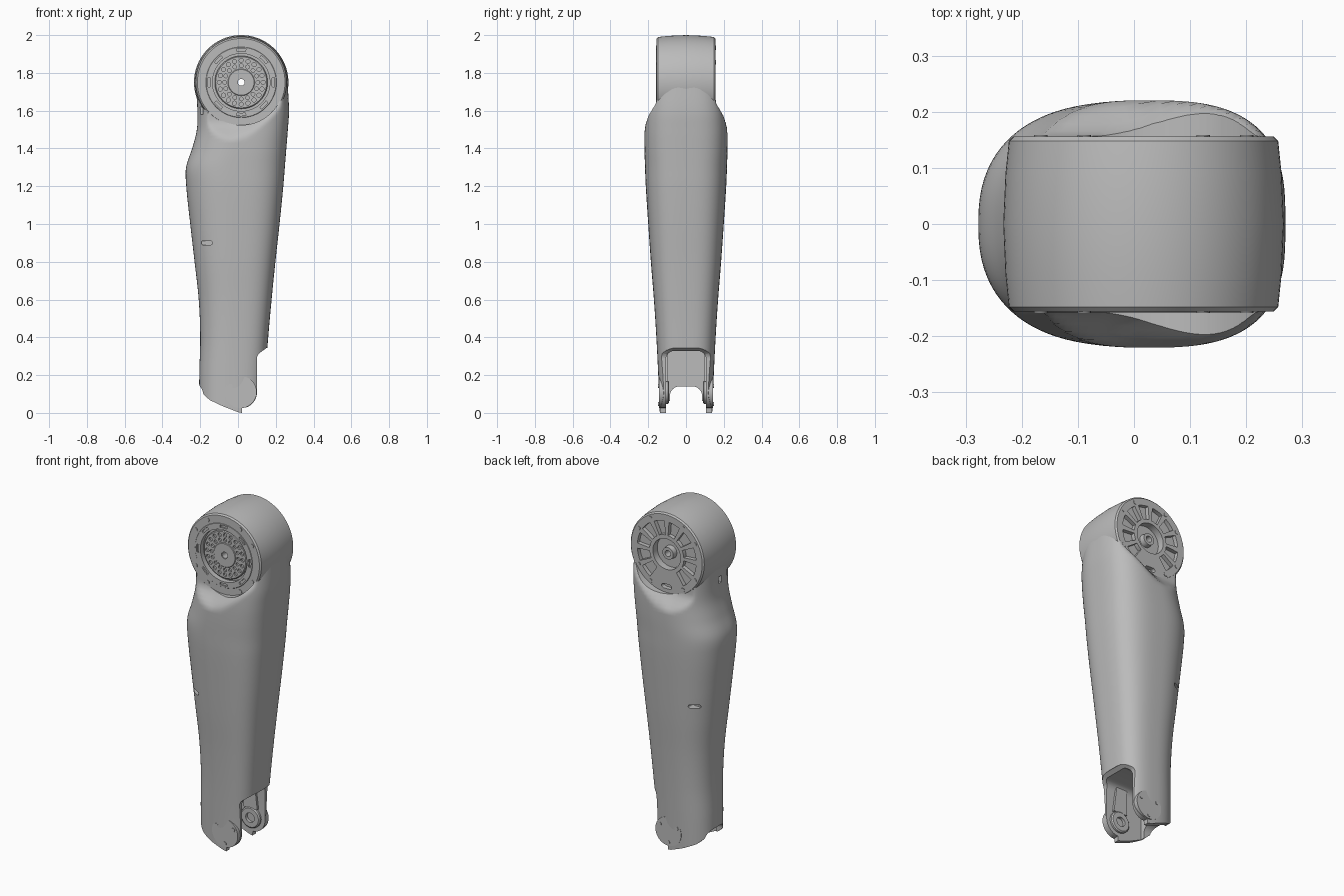
import bpy, bmesh, math

if "Cube" in bpy.data.objects:
    bpy.data.objects.remove(bpy.data.objects["Cube"], do_unlink=True)

grey = bpy.data.materials.new("plain grey")
grey.use_nodes = True
grey.diffuse_color = (0.5, 0.5, 0.5, 1)
grey.node_tree.nodes["Principled BSDF"].inputs["Base Color"].default_value = (0.5, 0.5, 0.5, 1)

HEAD = (0.017, 1.75)     # joint centres in x and z
ANKLE = (0.015, 0.11)


def finish(name, bm):
    bmesh.ops.recalc_face_normals(bm, faces=bm.faces)
    mesh = bpy.data.meshes.new(name)
    bm.to_mesh(mesh)
    bm.free()
    mesh.materials.append(grey)
    ob = bpy.data.objects.new(name, mesh)
    bpy.context.collection.objects.link(ob)
    return ob


def activate(ob):
    bpy.ops.object.select_all(action='DESELECT')
    ob.select_set(True)
    bpy.context.view_layer.objects.active = ob


def smooth(ob, angle=35):
    activate(ob)
    bpy.ops.object.shade_smooth_by_angle(angle=math.radians(angle))


def bridge(bm, rings, closed=False):
    n = len(rings[0])
    for k in range(len(rings) if closed else len(rings) - 1):
        a, b = rings[k], rings[(k + 1) % len(rings)]
        for i in range(n):
            j = (i + 1) % n
            bm.faces.new((a[i], a[j], b[j], b[i]))


def prism(bm, pts, a, b, axis='Y'):
    """Extrude an outline along y (outline in x, z) or along x (outline in y, z)."""
    rings = [[bm.verts.new((u, t, v) if axis == 'Y' else (t, u, v)) for u, v in pts] for t in (a, b)]
    bridge(bm, rings)
    for ring in rings:
        bm.faces.new(ring)


def arc(c, r, a0, a1, n):
    return [(c[0] + r * math.cos(math.radians(a0 + (a1 - a0) * i / n)),
             c[1] + r * math.sin(math.radians(a0 + (a1 - a0) * i / n))) for i in range(n + 1)]


def circle(c, r, n=16):
    return arc(c, r, 0, 360, n)[:-1]


def polar(c, r, deg):
    return arc(c, r, deg, deg, 1)[0]


def sector(c, r0, r1, mid, width):
    h = width / 2
    return arc(c, r0, mid - h, mid + h, 5) + arc(c, r1, mid + h, mid - h, 5)


def capsule(c, half, r):
    return arc((c[0] + half, c[1]), r, -90, 90, 8) + arc((c[0] - half, c[1]), r, 90, 270, 8)


def arch(half, top, r, bottom=-0.2):
    return ([(half, bottom)] + arc((half - r, top - r), r, 0, 90, 8)
            + arc((r - half, top - r), r, 90, 180, 8) + [(-half, bottom)])


def cut(target, *prisms):
    bm = bmesh.new()
    for p in prisms:
        prism(bm, *p)
    cutter = finish("cutter", bm)
    cutter.hide_render = True
    mod = target.modifiers.new("cut", 'BOOLEAN')
    mod.operation, mod.solver, mod.object = 'DIFFERENCE', 'EXACT', cutter
    activate(target)
    bpy.ops.object.modifier_apply(modifier=mod.name)
    bpy.data.objects.remove(cutter, do_unlink=True)


def lathe(name, c, profile, n=96):
    """Turn a closed (radius, y) profile about a y axis through c."""
    bm = bmesh.new()
    rings = [[bm.verts.new((x, y, z)) for x, z in circle(c, r, n)] for r, y in profile]
    bridge(bm, rings, closed=True)
    return finish(name, bm)


def ease(t):
    t = min(1, max(0, t))
    return t * t * (3 - 2 * t)


# Limb sections: height, -x edge, +x edge, half depth
SECTIONS = [(-0.02, -.205, .14, .138), (.2, -.205, .145, .147), (.4, -.2, .16, .157),
            (.6, -.208, .178, .17), (.8, -.23, .198, .186), (1.0, -.253, .22, .2),
            (1.2, -.274, .24, .213), (1.3, -.275, .248, .217), (1.4, -.243, .256, .22),
            (1.5, -.218, .264, .22), (1.6, -.215, .27, .215), (1.76, -.226, .262, .2)]


def section(z):
    k = max(i for i in range(len(SECTIONS) - 1) if SECTIONS[i][0] <= z + 1e-6)
    p, q = SECTIONS[k], SECTIONS[k + 1]
    o, s = SECTIONS[max(k - 1, 0)], SECTIONS[min(k + 2, len(SECTIONS) - 1)]
    h = q[0] - p[0]
    t = (z - p[0]) / h
    out = []
    for i in (1, 2, 3):
        m0 = (q[i] - o[i]) / (q[0] - o[0]) * h
        m1 = (s[i] - p[i]) / (s[0] - p[0]) * h
        out.append((2*t**3 - 3*t*t + 1) * p[i] + (t**3 - 2*t*t + t) * m0
                   + (3*t*t - 2*t**3) * q[i] + (t**3 - t*t) * m1)
    return out


# Limb shell, flattened above an S-shaped shoulder
bm = bmesh.new()
rings = []
LEVELS, SEGS = 100, 96
for k in range(LEVELS):
    z = -0.02 + 1.77 * k / (LEVELS - 1)
    left, right, depth = section(z)
    ring = []
    for i in range(SEGS):
        a = 2 * math.pi * (i + 0.5) / SEGS
        ca, sa = math.cos(a), math.sin(a)
        e = 2 / (3.0 if ca > 0 else 2.4)
        x = (left + right) / 2 + (right - left) / 2 * math.copysign(abs(ca) ** e, ca)
        y = depth * abs(sa) ** e
        shoulder = 1.55 + 0.11 * ease((x + 0.05) / 0.28)
        limit = 0.155 + 0.07 * ease((shoulder - z) / 0.13)
        ring.append(bm.verts.new((x, math.copysign(min(y, limit), sa), z)))
    rings.append(ring)
bridge(bm, rings)
bm.faces.new(rings[0])
bm.faces.new(rings[-1])
limb = finish("limb_shell", bm)

# Lower end: side profile, fork slot, rear arch
trim = ([(-.4, .16), (-.205, .15), (-.19, .105), (-.15, .068), (-.08, .035), (0, .004), (.02, 0), (.022, .026)]
        + arc(ANKLE, 0.086, -70, 0, 8)
        + [(.101, .295), (.108, .312), (.15, .343), (.3, .36), (.3, -.2), (-.4, -.2)])
cut(limb, (trim, -.4, .4))
cut(limb, (arch(.107, .328, .045), -.14, .4, 'X'))
cut(limb, (arch(.085, .14, .05), -.4, 0, 'X'))

# Seat for the joint housing, cable ports and side sockets
cut(limb, (circle(HEAD, .226, 96), -.4, .4))
port = capsule((-.165, .9), .018, .011)
cut(limb, (port, -.3, -.125), (port, .125, .3))
cut(limb, *[([(y - .014, 1.58), (y + .014, 1.58), (y + .014, 1.62), (y - .014, 1.62)], -.3, -.18, 'X')
            for y in (-.01, -.11)])
smooth(limb)

# Joint housing with crowned rim and stepped faces
housing = lathe("joint_housing", HEAD, [
    (.018, -.146), (.135, -.146), (.14, -.142), (.14, -.128), (.152, -.128), (.152, -.158),
    (.185, -.158), (.187, -.156), (.232, -.156), (.24, -.148), (.246, -.09), (.25, 0),
    (.246, .09), (.24, .148), (.232, .156), (.09, .156), (.09, .115), (.038, .115),
    (.035, .145), (.018, .145)])
holes = [(circle(polar(HEAD, r, 360 * i / n), s, 12), -.2, -.136)
         for r, n, s in ((.116, 20, .011), (.088, 16, .01)) for i in range(n)]
holes += [(sector(HEAD, .164, .177, a, 16), -.2, -.15) for a in range(0, 360, 45)]
holes += [(sector(HEAD, .112, .192, a, 21), .132, .2) for a in range(-45, 226, 30)]
holes += [(capsule((HEAD[0], HEAD[1] - .19), .02, .013), .13, .2)]
cut(housing, *holes)
smooth(housing)

# Raised inner hub ring on the output face
smooth(lathe("output_hub", HEAD, [(.02, -.14), (.02, -.15), (.068, -.15), (.071, -.147), (.071, -.14)], 48))

# Housing screws on both faces
bm = bmesh.new()
for side in (-1, 1):
    for a in (30, 60, 120, 150, 210, 240, 300, 330):
        c = polar(HEAD, .212, a)
        prism(bm, circle(c, .012), side * .15, side * .159)
smooth(finish("housing_screws", bm))

# Fork ends: outer caps with screws, inner bearing rings and ribs
for side, label in ((-1, "front"), (1, "back")):
    bm = bmesh.new()
    prism(bm, circle(ANKLE, .084, 64), side * .115, side * .144)
    smooth(finish(label + "_ankle_cap", bm))
    bm = bmesh.new()
    for a in (30, 150, 270):
        prism(bm, circle(polar(ANKLE, .063, a), .011), side * .14, side * .147)
    smooth(finish(label + "_cap_screws", bm))
    smooth(lathe(label + "_bearing_ring", ANKLE, [
        (.028, side * .118), (.028, side * .09), (.055, side * .09), (.062, side * .096), (.062, side * .118)], 48))
    bm = bmesh.new()
    prism(bm, [(-.03, .165), (.06, .165), (.04, .325), (-.03, .325)], side * .094, side * .112)
    finish(label + "_fork_rib", bm)
